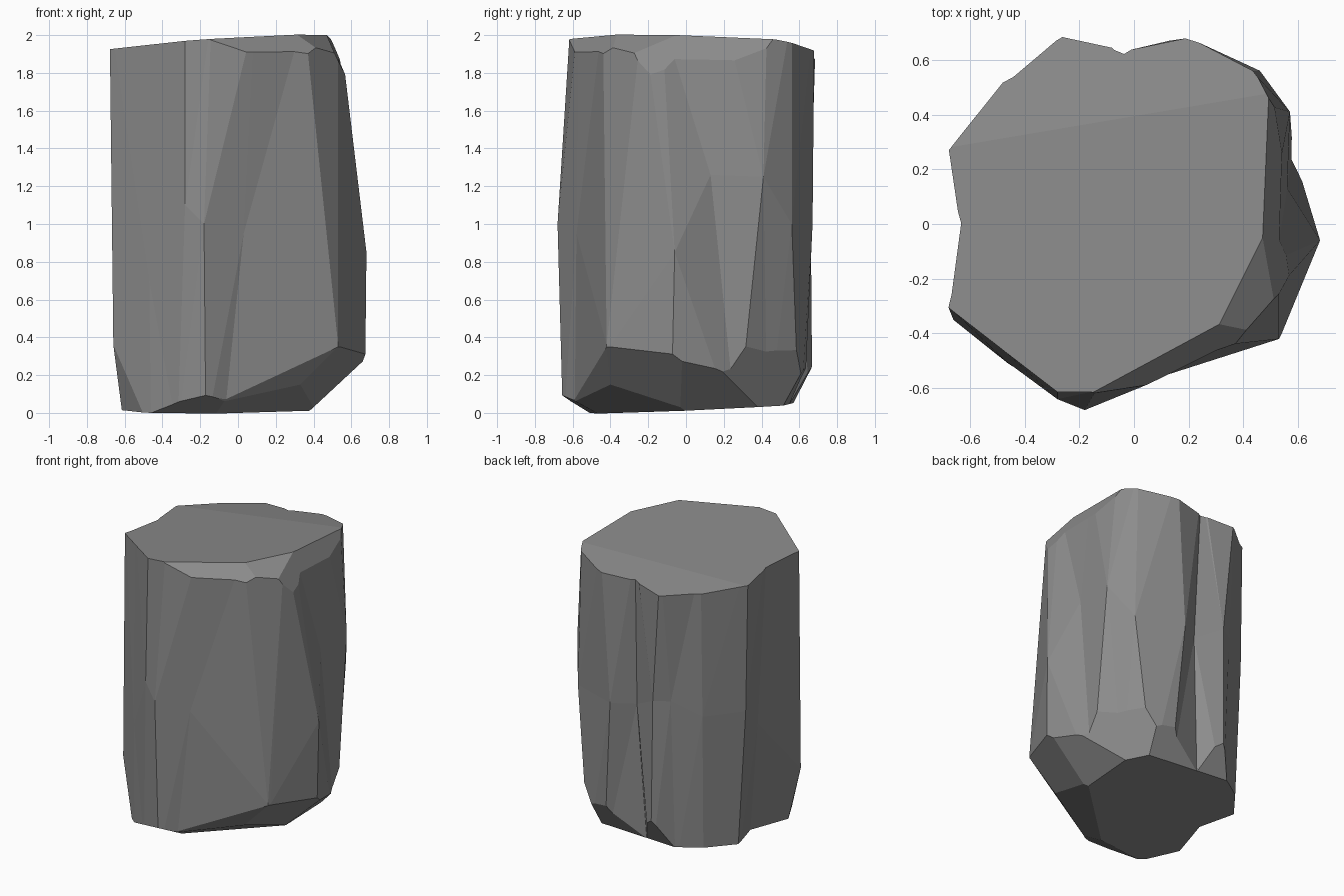
import bpy
import bmesh
from mathutils import Vector

default_cube = bpy.data.objects.get("Cube")
if default_cube:
    bpy.data.objects.remove(default_cube, do_unlink=True)


def make_material(name, level):
    material = bpy.data.materials.new(name)
    material.use_nodes = True
    colour = (level, level, level, 1)
    material.diffuse_color = colour
    shader = material.node_tree.nodes["Principled BSDF"]
    shader.inputs["Base Color"].default_value = colour
    shader.inputs["Roughness"].default_value = 1
    return material


# Vertical ridges and grooves of the column, counterclockwise from the +x side:
# foot (x, y), waist (x, y, z), crown (x, y)
RIDGES = [
    ((.67, -.08), (.68, -.06, .85), (.52, -.13)),
    ((.58, .27), (.56, .13, 1.26), (.53, .2)),
    ((.46, .43), (.57, .41, 1.25), (.5, .43)),
    ((.35, .6), (.46, .56, 1), (.43, .56)),
    ((.21, .62), (.13, .67, 1), (.2, .68)),
    ((-.08, .54), (-.02, .58, 1), (-.04, .63)),
    ((-.19, .67), (-.2, .66, 1.1), (-.05, .64)),
    ((-.31, .56), (-.3, .6, 1.1), (-.28, .69)),
    ((-.46, .46), (-.48, .5, 1), (-.48, .52)),
    ((-.6, .28), (-.66, .27, 1), (-.68, .27)),
    ((-.52, .03), (-.58, .02, .8), (-.64, 0)),
    ((-.6, -.25), (-.66, -.35, .36), (-.68, -.3)),
    ((-.46, -.51), (-.47, -.5, .7), (-.5, -.44)),
    ((-.32, -.6), (-.28, -.64, 1.1), (-.28, -.61)),
    ((-.17, -.65), (-.18, -.68, 1), (-.14, -.61)),
    ((-.08, -.59), (.03, -.58, .95), (.09, -.57)),
    ((.53, -.42), (.53, -.42, .36), (.35, -.44)),
    ((.54, -.4), (.54, -.4, .36), (.53, -.23)),
]
FOOT_Z, CROWN_Z = -.1, 2.1


def build_column(bm):
    """Loft foot, waist and crown rings, then close both ends."""
    rings = [
        [bm.verts.new((*foot, FOOT_Z)) for foot, waist, crown in RIDGES],
        [bm.verts.new(waist) for foot, waist, crown in RIDGES],
        [bm.verts.new((*crown, CROWN_Z)) for foot, waist, crown in RIDGES],
    ]
    for lower, upper in zip(rings, rings[1:]):
        for i in range(len(lower)):
            a, b = lower[i - 1], lower[i]
            c, d = upper[i], upper[i - 1]
            # split each twisted panel along its shorter diagonal
            if (a.co - c.co).length < (b.co - d.co).length:
                panels = ((a, b, c), (a, c, d))
            else:
                panels = ((a, b, d), (b, c, d))
            for panel in panels:
                bm.faces.new(panel)
    bm.faces.new(reversed(rings[0]))
    bm.faces.new(rings[-1])


def chip(bm, a, b, c):
    """Break off everything outside the plane through three points."""
    a, b, c = Vector(a), Vector(b), Vector(c)
    normal = (b - a).cross(c - a).normalized()
    if normal.dot(Vector((0, 0, 1)) - a) > 0:
        normal.negate()
    bmesh.ops.bisect_plane(
        bm, geom=bm.verts[:] + bm.edges[:] + bm.faces[:],
        dist=.0001, plane_co=a, plane_no=normal, clear_outer=True)
    open_edges = [edge for edge in bm.edges if edge.is_boundary]
    bmesh.ops.holes_fill(bm, edges=open_edges, sides=0)


bm = bmesh.new()
build_column(bm)

# Tilted top and gently tilted underside
chip(bm, (-.68, .03, 1.91), (.47, -.05, 2), (-.14, -.61, 1.98))
chip(bm, (-.46, -.51, 0), (.4, .37, .03), (-.25, .55, .05))

# Broken rim: front, right-hand corner, right-hand side and back facets
chip(bm, (-.14, -.61, 1.98), (.33, -.37, 1.99), (.37, -.44, 1.9))
chip(bm, (.33, -.37, 1.99), (.47, -.05, 2), (.53, -.25, 1.9))
chip(bm, (.47, -.05, 2), (.55, -.12, 1.83), (.5, .43, 1.96))
chip(bm, (-.68, .27, 1.9), (.43, .55, 1.96), (-.29, .69, 1.87))

# Broken base: facets from the front edge round to the back
chip(bm, (-.46, -.51, 0), (0, -.5, .02), (-.17, -.65, .09))
chip(bm, (-.08, -.59, .06), (.33, -.4, .15), (.4, -.03, .03))
chip(bm, (-.08, -.59, .06), (.53, -.42, .35), (.33, -.4, .15))
chip(bm, (.53, -.42, .35), (.33, -.4, .15), (.4, -.03, .03))
chip(bm, (.67, -.08, .28), (.4, -.03, .03), (.4, .37, .04))
chip(bm, (.4, .37, .04), (.33, .61, .23), (.57, .27, .27))
chip(bm, (.33, .62, .23), (-.19, .67, .25), (0, .55, .06))

bmesh.ops.recalc_face_normals(bm, faces=bm.faces)
mesh = bpy.data.meshes.new("stone_column")
bm.to_mesh(mesh)
bm.free()

stone_column = bpy.data.objects.new("stone_column", mesh)
bpy.context.collection.objects.link(stone_column)
mesh.materials.append(make_material("grey stone", .26))
